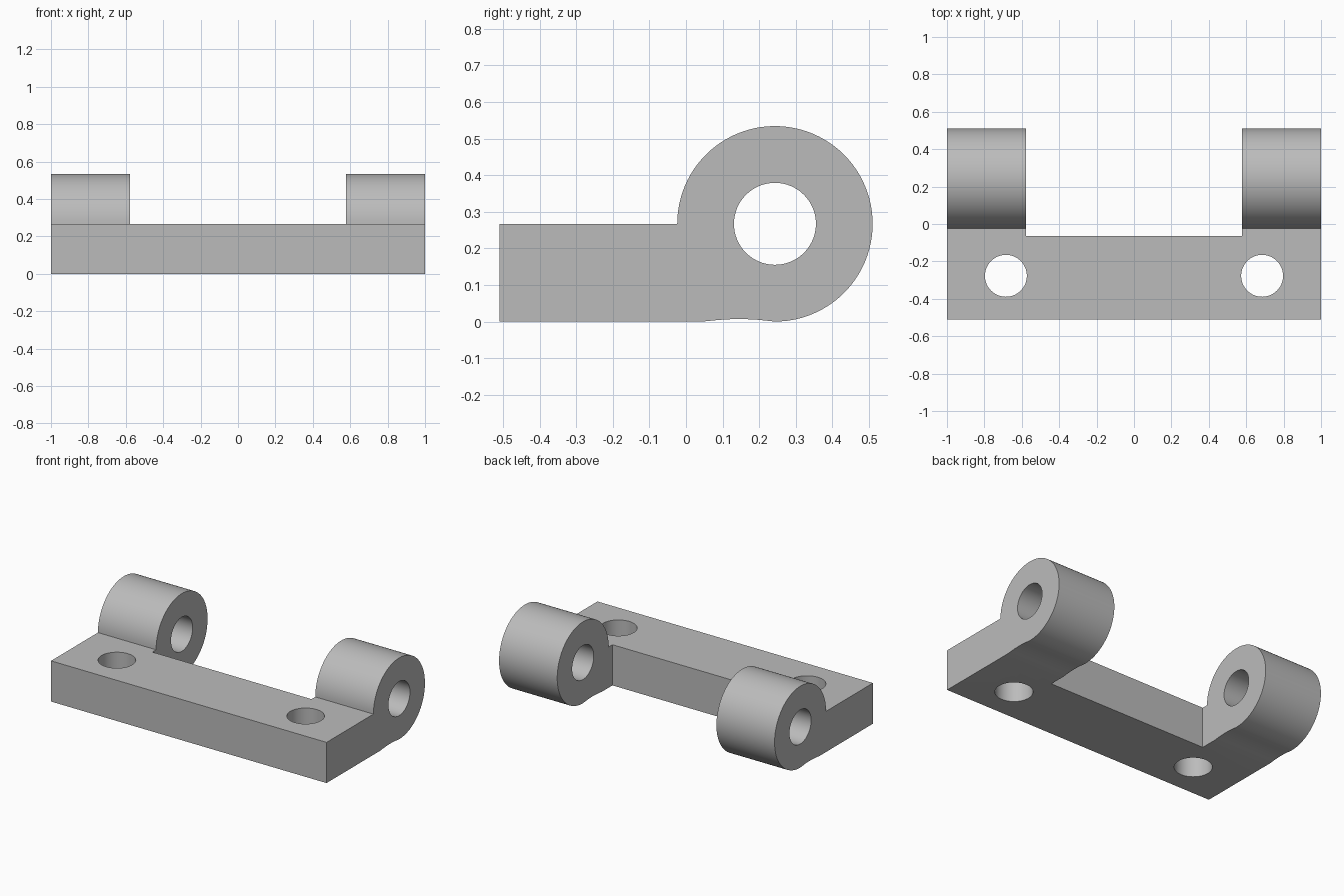
import bpy, bmesh, math

if "Cube" in bpy.data.objects:
    bpy.data.objects.remove(bpy.data.objects["Cube"])

H = 0.267            # plate thickness, also barrel radius and barrel centre height
CY = 0.243           # barrel centre in y
INNER = 0.578        # inner face of each knuckle
HOLE = 0.112         # radius of all holes

steel = bpy.data.materials.new("grey steel")
steel.diffuse_color = (0.5, 0.5, 0.5, 1)
steel.use_nodes = True
steel.node_tree.nodes["Principled BSDF"].inputs["Base Color"].default_value = steel.diffuse_color


def prism(name, points, axis, lo, hi):
    """Extrude a 2D outline along x (points are y, z) or z (points are x, y)."""
    bm = bmesh.new()
    place = (lambda p: (lo, p[0], p[1])) if axis == 'X' else (lambda p: (p[0], p[1], lo))
    face = bm.faces.new([bm.verts.new(place(p)) for p in points])
    grown = bmesh.ops.extrude_face_region(bm, geom=[face])['geom']
    step = (hi - lo, 0, 0) if axis == 'X' else (0, 0, hi - lo)
    bmesh.ops.translate(bm, vec=step, verts=[v for v in grown if isinstance(v, bmesh.types.BMVert)])
    bmesh.ops.recalc_face_normals(bm, faces=bm.faces)
    mesh = bpy.data.meshes.new(name)
    bm.to_mesh(mesh)
    bm.free()
    mesh.materials.append(steel)
    obj = bpy.data.objects.new(name, mesh)
    bpy.context.collection.objects.link(obj)
    return obj


def arc(cx, cy, r, start, end, n):
    angles = [math.radians(start + (end - start) * i / n) for i in range(n + 1)]
    return [(cx + r * math.cos(a), cy + r * math.sin(a)) for a in angles]


def combine(target, tool, operation):
    mod = target.modifiers.new(operation.lower(), 'BOOLEAN')
    mod.object, mod.operation, mod.solver = tool, operation, 'EXACT'
    bpy.context.view_layer.objects.active = target
    bpy.ops.object.modifier_apply(modifier=mod.name)
    bpy.data.objects.remove(tool)


# Mounting plate
bracket = prism("hinge_bracket", [(-1, -0.51), (1, -0.51), (1, -0.063), (-1, -0.063)], 'Z', 0, H)

# Knuckles: neck with a shallow hollow underneath, running into the round barrel
hollow = [(0.045, 0), (0.075, 0.003), (0.11, 0.006), (0.15, 0.007), (0.19, 0.0055)]
knuckle = [(-0.12, H), (-0.12, 0)] + hollow + arc(CY, H, H, -90, 180, 72)
for lo, hi in ((-1, -INNER), (INNER, 1)):
    combine(bracket, prism("knuckle", knuckle, 'X', lo, hi), 'UNION')

# Pin bore through both barrels
combine(bracket, prism("pin_bore", arc(CY, H, HOLE, 0, 360, 64)[:-1], 'X', -1.2, 1.2), 'DIFFERENCE')

# Screw holes through the plate
for x in (-0.685, 0.685):
    combine(bracket, prism("screw_hole", arc(x, -0.277, HOLE, 0, 360, 64)[:-1], 'Z', -0.2, 0.5), 'DIFFERENCE')

# Merge coplanar faces left by the joins
bm = bmesh.new()
bm.from_mesh(bracket.data)
bmesh.ops.remove_doubles(bm, verts=bm.verts, dist=0.0001)
bmesh.ops.dissolve_limit(bm, angle_limit=math.radians(0.3), verts=bm.verts, edges=bm.edges)
bm.to_mesh(bracket.data)
bm.free()

# Smooth round surfaces, crisp edges
bpy.ops.object.select_all(action='DESELECT')
bracket.select_set(True)
bpy.context.view_layer.objects.active = bracket
bpy.ops.object.shade_smooth_by_angle(angle=math.radians(30))
